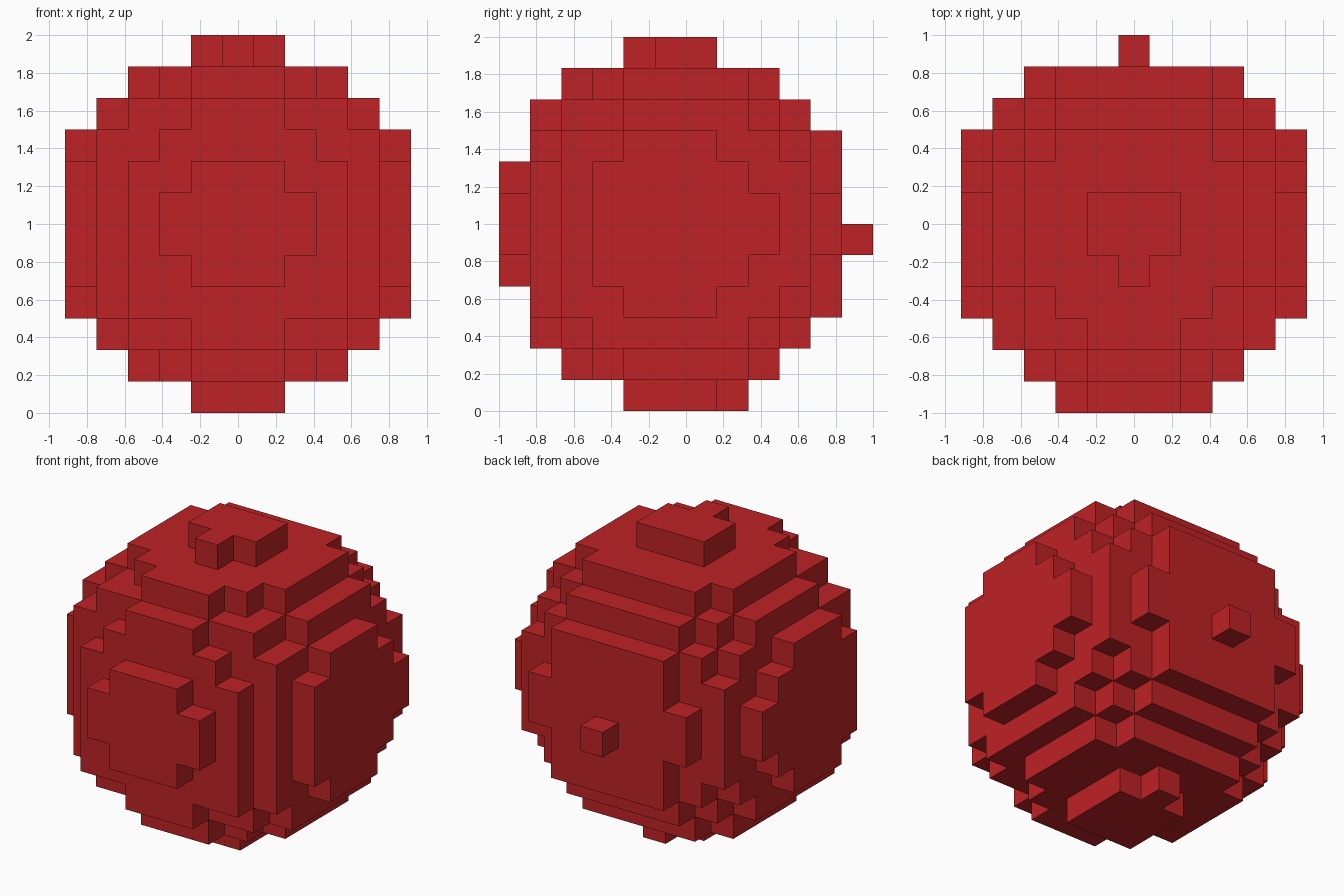
import bpy
import bmesh
from mathutils import Vector

cube = bpy.data.objects.get("Cube")
if cube:
    bpy.data.objects.remove(cube, do_unlink=True)

CELL = 1 / 6                         # edge length of one block
GRID = (11, 12, 12)                  # blocks along x, y, z
CENTRE = Vector((5, 5.25, 5.42))     # ball centre, in block indices
RADIUS_SQ = 33.3                     # squared radius, in blocks
ORIGIN = Vector((-GRID[0] / 2, -GRID[1] / 2, 0))


def make_material(name, rgb):
    mat = bpy.data.materials.new(name)
    mat.use_nodes = True
    mat.diffuse_color = (*rgb, 1)
    bsdf = mat.node_tree.nodes["Principled BSDF"]
    bsdf.inputs["Base Color"].default_value = (*rgb, 1)
    return mat


def filled_blocks():
    """Blocks whose centres lie inside the ball."""
    return {(i, j, k)
            for i in range(GRID[0])
            for j in range(GRID[1])
            for k in range(GRID[2])
            if (Vector((i, j, k)) - CENTRE).length_squared <= RADIUS_SQ}


def add_side(bm, block, axis, sign):
    """Add the square side of a block that faces along sign * axis."""
    normal, u, v = Vector(), Vector(), Vector()
    normal[axis] = sign / 2
    u[(axis + 1) % 3] = sign / 2
    v[(axis + 2) % 3] = 1 / 2
    middle = Vector(block) + Vector((0.5, 0.5, 0.5)) + ORIGIN + normal
    corners = (-u - v, u - v, u + v, v - u)
    bm.faces.new([bm.verts.new((middle + c) * CELL) for c in corners])


# Stepped ball: only the sides that touch open air
blocks = filled_blocks()
bm = bmesh.new()
for block in sorted(blocks):
    for axis in range(3):
        for sign in (-1, 1):
            neighbour = list(block)
            neighbour[axis] += sign
            if tuple(neighbour) not in blocks:
                add_side(bm, block, axis, sign)
bmesh.ops.remove_doubles(bm, verts=bm.verts, dist=CELL / 100)

mesh = bpy.data.meshes.new("block_ball")
bm.to_mesh(mesh)
bm.free()
mesh.materials.append(make_material("red", (0.52, 0.016, 0.018)))
ball = bpy.data.objects.new("block_ball", mesh)
bpy.context.collection.objects.link(ball)
